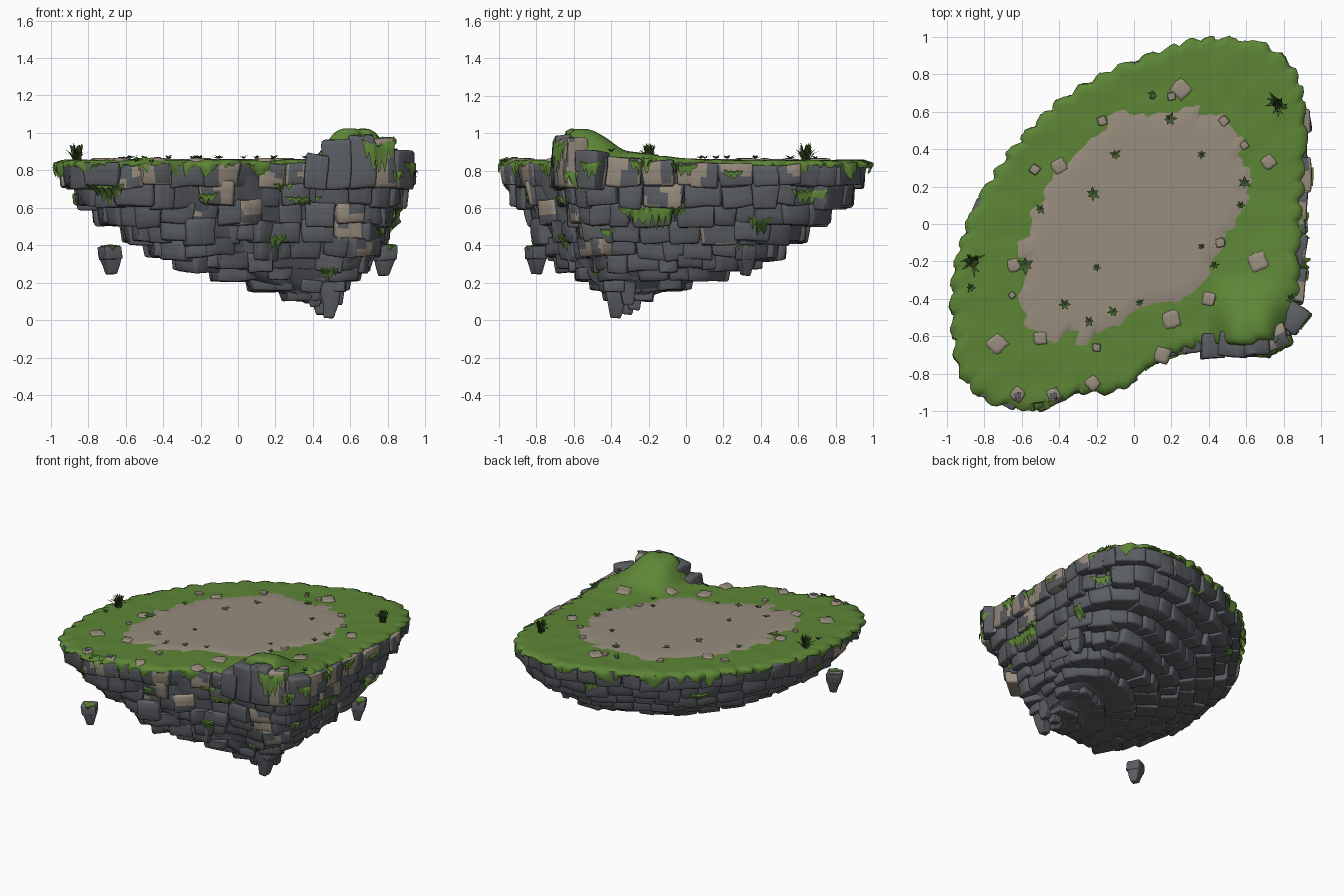
import bpy, bmesh, math, random
from mathutils import Vector, noise
from mathutils.bvhtree import BVHTree

if "Cube" in bpy.data.objects:
    bpy.data.objects.remove(bpy.data.objects["Cube"])
random.seed(7)
U = random.uniform
C = Vector((0.45, -0.35))          # axis of the pointed underside

def material(name, col):
    m = bpy.data.materials.new(name)
    m.diffuse_color = (*col, 1)
    m.use_nodes = True
    m.node_tree.nodes["Principled BSDF"].inputs["Base Color"].default_value = m.diffuse_color
    return m
STONE = material("grey_stone", (0.104, 0.111, 0.124))
TAN = material("tan_earth", (0.315, 0.265, 0.208))
GRASS = material("grass_green", (0.11, 0.235, 0.037))
LEAF = material("dark_leaf", (0.05, 0.10, 0.022))

def make(name, verts, faces, mats, idx=None, angle=45):
    me = bpy.data.meshes.new(name)
    me.from_pydata([tuple(v) for v in verts], [], faces)
    for m in mats:
        me.materials.append(m)
    if idx:
        me.polygons.foreach_set("material_index", idx)
    ob = bpy.data.objects.new(name, me)
    bpy.context.collection.objects.link(ob)
    bpy.ops.object.select_all(action='DESELECT')
    ob.select_set(True)
    bpy.context.view_layer.objects.active = ob
    bpy.ops.object.shade_smooth_by_angle(angle=math.radians(angle))

def closed_curve(pts, n):
    """Catmull-Rom loop resampled to n evenly spaced points."""
    P, k, fine = [Vector(p) for p in pts], len(pts), []
    for i in range(k):
        a, b, c, d = P[i - 1], P[i], P[(i + 1) % k], P[(i + 2) % k]
        for j in range(30):
            t = j / 30
            fine.append(0.5 * (2*b + (c - a)*t + (2*a - 5*b + 4*c - d)*t*t + (3*b - a - 3*c + d)*t**3))
    cum = [0]
    for i in range(len(fine)):
        cum.append(cum[-1] + (fine[(i + 1) % len(fine)] - fine[i]).length)
    out, j = [], 0
    for i in range(n):
        while cum[j + 1] < cum[-1] * i / n:
            j += 1
        out.append(fine[j])
    return out

# Island outline: x, y, how far the rock juts out past the grass
M = 400
OUT = closed_curve([(.88, 0, .07), (.9, .3, .07), (.91, .55, .06), (.88, .75, .0), (.8, .88, 0), (.63, .97, 0),
    (.35, .98, 0), (.15, .92, 0), (-.13, .81, 0), (-.4, .65, 0), (-.6, .45, 0), (-.75, .25, 0), (-.87, .04, 0),
    (-.96, -.28, 0), (-.96, -.6, 0), (-.91, -.82, 0), (-.75, -.95, 0), (-.5, -.98, 0), (-.3, -.9, 0),
    (-.1, -.89, 0), (0, -.83, .01), (.15, -.71, .07), (.35, -.64, .07), (.6, -.63, .06), (.8, -.56, .06),
    (.87, -.35, .04), (.87, -.15, .07)], M)
ROCK = []
for p in OUT:
    q = p.xy - C
    ROCK.append(q + q.normalized() * p.z)
PERIM = sum((ROCK[i] - ROCK[i - 1]).length for i in range(M))

def frame(i):
    """Tangent and outward normal of the outline."""
    t = (ROCK[(i + 3) % M] - ROCK[(i - 3) % M]).normalized()
    return t, Vector((t.y, -t.x))

def shrink(z, i=None):
    """Outline scale at height z; front and right cliffs undercut more."""
    T = [(0, .03), (.1, .09), (.15, .2), (.2, .37), (.3, .56), (.4, .69), (.5, .8), (.6, .89), (.7, .96), (.8, 1), (2, 1)]
    for (a, s), (b, t) in zip(T, T[1:]):
        if z <= b:
            s += (t - s) * max(0, z - a) / (b - a)
            break
    if i is not None:
        d = ROCK[i].normalized()
        s *= 1 - .12 * max(0, -d.y, d.x) * max(0, min(1, (.8 - z) / .3))
    return s

def wall(i, z):
    return C + ROCK[i] * shrink(z, i)

def ground(x, y):
    return (.855 + .165 * math.exp(-abs((x - .62) / .17)**4 - abs((y + .68) / .3)**4)
            + .04 * math.exp(-((x - .8) / .2)**2 - ((y + .3) / .25)**2))

# Rounded block template
bm = bmesh.new()
bmesh.ops.create_cube(bm, size=2)
bmesh.ops.subdivide_edges(bm, edges=bm.edges[:], cuts=4, use_grid_fill=True)
bm.verts.index_update()
TV, TF = [], [[v.index for v in f.verts] for f in bm.faces]
for v in bm.verts:
    p = Vector([math.copysign(.84, a) if .5 < abs(a) < .9 else a for a in v.co])
    q = Vector([max(-.84, min(.84, a)) for a in p])
    TV.append(q + (p - q).normalized() * .16 if (p - q).length > 1e-6 else p)
bm.free()

def block(B, center, n, size, taper=.9, tan=False, rough=.016, mat=0):
    """Add a worn block; size is depth along n, width, height."""
    V, F, I = B
    base, t, tilt = len(V), Vector((-n.y, n.x)), U(-.07, .07)
    for p in TV:
        k = 1 - (1 - taper) * (1 - p.z) / 2
        x, y, z = p.x * size[0] / 2 * k, p.y * size[1] / 2 * k, p.z * size[2] / 2
        y, z = y - z * tilt, z + y * tilt
        w = Vector(center) + Vector((*(n * x + t * y), z))
        V.append(w + noise.noise_vector(w * 6) * rough)
    for f in TF:
        F.append([base + a for a in f])
        m = sum((V[base + a] for a in f), Vector()) / 4
        I.append(1 if tan and noise.noise(m * 9) > -.1 else mat)

# Rows of blocks forming the stepped underside
rocks = ([], [], [])
rows = [.85, .73, .62, .52, .43, .35, .28, .215, .16, .11]
for r, (zt, zb) in enumerate(zip(rows, rows[1:])):
    zm = (zt + zb) / 2 - .01
    s = shrink(zm)
    length, pos = PERIM * s, 0
    while pos < length - .03:
        w = U(.12, .22) * (.62 + .38 * s)
        i = int((pos + w / 2) / length * M) % M
        pos += w
        t, n = frame(i)
        q = wall(i, zm)
        top, d = zt + U(0, .03), .25
        if r == 0:
            near = [q - n * .05, q - n * .17, q - n * .08 + t * w * .55, q - n * .08 - t * w * .55]
            top, d = min(ground(*a) for a in near) - .015, .17
        d = min(d, max(.08, (q - C).length * 1.1))
        bot = zb - (U(0, .03) if r < 6 else .005)
        tan = random.random() < ((.5, .4, .2)[r] if q.x - q.y > .3 and r < 3 else .03 if r < 5 else 0)
        front = max(0, -n.y, n.x) > .4
        q = q - n * (d / 2 + (U(-.025, .035) if front and r else U(-.015, .02)))
        block(rocks, (*q, (top + bot) / 2), n, (d, w * 1.08, top - bot), U(.84, .96), tan)
# Boulders holding up the mound
for x, y, w, top, a, tan in [(.53, -.645, .15, .965, -95, False), (.66, -.64, .15, .985, -88, False), (.76, -.605, .14, .965, -65, True),
                             (.85, -.5, .14, .9, -35, False), (.42, -.655, .12, .89, -90, False)]:
    a = math.radians(a)
    block(rocks, (x, y, (top + .7) / 2), Vector((math.cos(a), math.sin(a))), (.13, w, top - .7), .98, tan)
# Spikes at the lowest point
for x, y, z, w in [(.43, -.31, .02, .12), (.485, -.37, .0, .13), (.47, -.28, .05, .13), (.4, -.38, .07, .13), (.53, -.32, .08, .12)]:
    block(rocks, (x, y, z + .11), Vector((1, 0)), (w, w, .22), .42)
make("rock_blocks", *rocks[:2], [STONE, TAN], rocks[2])
tree = BVHTree.FromPolygons(rocks[0], rocks[1])

# Solid core behind the blocks
N, zs = 80, [.09, .12, .17, .22, .3, .4, .5, .6, .7, .835]
V = [(*(C + ROCK[i * 5] * shrink(z, i * 5) * (.76 + .13 * z)), z) for z in zs for i in range(N)]
F = [[k*N + i, k*N + (i+1) % N, (k+1)*N + (i+1) % N, (k+1)*N + i] for k in range(len(zs) - 1) for i in range(N)]
F += [list(range(N))[::-1], [(len(zs) - 1) * N + i for i in range(N)]]
make("rock_core", V, F, [STONE])

def cap(name, mid, loop, rings, height, mat, skirt=()):
    """Disc of rings filling a loop, with optional hanging rows."""
    n = len(loop)
    V, F = [Vector((*mid, height(mid, 0)))], [[0, 1 + i, 1 + (i + 1) % n] for i in range(n)]
    for k in range(1, rings + 1):
        for p in loop:
            q = mid.lerp(p, k / rings)
            V.append((*q, height(q, k / rings)))
    for out, frac, lens in skirt:
        for i, p in enumerate(loop):
            q = p + (p - mid).normalized() * out
            V.append((*q, height(p, 1) - frac * lens[i]))
    for k in range(rings - 1 + len(skirt)):
        a = 1 + k * n
        F += [[a + i, a + n + i, a + n + (i + 1) % n, a + (i + 1) % n] for i in range(n)]
    make(name, V, F, [mat], angle=60)

# Grass top with scalloped rim and ragged hanging edge
lens = [.012 + U(0, .02) for i in range(M)]
for k in range(36):
    at, w, h = random.randrange(M), U(2, 6), U(.025, .08)
    for d in range(-6, 7):
        lens[(at + d) % M] += h * max(0, 1 - abs(d) / w) * U(.7, 1)
mid = Vector((.05, .05))
loop = []
for i, p in enumerate(OUT):
    q = p.xy - mid
    lobe = .028 * abs(math.sin(i * math.pi / 8 + 3 * noise.noise(p * 3)))
    loop.append(mid + q + q.normalized() * (lobe - .014 + U(-.005, .005)))
def grass_z(p, f):
    bump = noise.noise(Vector((p.x * 9, p.y * 9, 0)))
    return ground(*p) + bump * (.004 + .012 * max(0, f - .75)) - (.012 if f == 1 else 0)
cap("grass_top", mid, loop, 26, grass_z, GRASS, [(.006, .45, lens), (-.002, 1, lens)])

# Bare earth floor with a broken edge
edge = closed_curve([(.62, .25), (.58, .45), (.5, .6), (.3, .64), (0, .6), (-.18, .53), (-.3, .4), (-.45, .24), (-.58, .02),
    (-.6, -.2), (-.62, -.42), (-.5, -.57), (-.3, -.62), (-.1, -.58), (.05, -.46), (.3, -.4), (.42, -.25), (.54, -.04)], 200)
fm, dirt, off, step = Vector((0, 0)), [], 0, 0
for i, p in enumerate(edge):
    if i == step:
        off, step = U(-.075, .055), i + random.randint(3, 6)
    dirt.append(Vector(p) * (1 + off + U(-.006, .006)))
cap("earth_floor", fm, dirt, 10, lambda p, f: ground(*p) + .007 - (.008 if f == 1 else 0), TAN)

# Flat, rounded stones lying in the grass
def slab(x, y, s, mat, rise=.012, name="grass_stone"):
    a, o = U(0, 6), Vector((x, y))
    ring = []
    for k in range(16):
        b = a + k * math.pi / 8
        rad = s / 2 / max(abs(math.cos(b - a)), abs(math.sin(b - a)))**.7 * U(.88, 1.05)
        ring.append(o + Vector((math.cos(b), math.sin(b))) * rad)
    cap(name, o, ring, 4, lambda p, f: ground(*p) + rise - (.02 if f == 1 else .003 * f), mat)
for x, y, s in [(.25, .72, .11), (.2, .68, .05), (.1, .68, .03), (-.4, .31, .09), (-.53, .29, .06), (.72, .33, .08), (.66, -.2, .11),
                (.4, -.4, .08), (.2, -.51, .11), (-.5, -.61, .08), (-.73, -.64, .11), (-.64, -.22, .08), (-.22, -.85, .08),
                (-.65, -.38, .04), (.48, .55, .06), (-.17, .55, .06), (.15, -.7, .09), (.46, -.1, .06), (.59, .42, .05), (-.2, -.66, .05)]:
    slab(x, y, s, TAN)
for x, y in [(-.62, -.91), (-.43, -.91)]:
    slab(x, y, .075, TAN, .014)
    slab(x, y - .008, .045, STONE, .018, "grey_pebble")

# Moss hanging over the cliff blocks: view axis, position, top, width, drop
def find(axis, val, z):
    def score(i):
        facing = -frame(i)[1].y if axis == 0 else frame(i)[1].x
        return abs(wall(i, z)[axis] - val) + (0 if facing > .25 else 9)
    return min(range(M), key=score)
V, F = [], []
moss = [(0, -.7, .73, .2, .13), (0, .2, .46, .09, .11), (0, .49, .28, .09, .07), (0, -.17, .68, .12, .07), (0, .35, .66, .2, .05),
        (0, .74, .97, .2, .2), (0, .84, .8, .1, .1), (0, -.5, .86, .1, .08), (0, .1, .84, .1, .08), (0, .25, .73, .12, .04),
        (1, -.18, .61, .36, .13), (1, .67, .7, .2, .09), (1, .4, .55, .12, .11), (1, -.42, .49, .08, .06), (1, -.5, .85, .12, .1),
        (1, .25, .8, .1, .05), (1, 0, .84, .14, .08), (1, -.25, .86, .12, .1)]
for axis, val, z, w, h in moss + [(2, i, zz, .12, .08) for i, zz in ((100, .72), (150, .66), (215, .68))]:
    i = val if axis == 2 else find(axis, val, z)
    t, n = frame(i)
    p, cols, base = wall(i, z), max(8, int(w / .012)), len(V)
    for j in range(cols + 1):
        u = 2 * j / cols - 1
        drop, ref = h * (1 - u * u * .8) * (U(.75, 1) if j % 3 else U(.35, .6)), None
        for r in range(5):
            zz = z - drop * r / 4 + .01 * noise.noise(Vector((j * .6, i, 0)))
            q = p + t * u * w / 2
            hit = tree.ray_cast(Vector((*(q + n * .5), zz)), Vector((*-n, 0)))[0]
            d = (hit.xy - q).dot(n) if hit else 0
            d = max(-.08, min(.09, d))
            ref = d if ref is None else max(ref - .03, min(ref + .04, d))
            V.append((*(q + n * (max(ref, d) + (.012 if r else -.03))), zz + (0 if r else .008)))
    F += [[base + j*5 + r, base + j*5 + r + 1, base + j*5 + r + 6, base + j*5 + r + 5] for j in range(cols) for r in range(4)]
make("cliff_moss", V, F, [GRASS], angle=60)

# Two loose stones floating beside the island, with mossy tops
loose = ([], [], [])
for x, y in [(-.68, -.8), (.785, .32)]:
    n = Vector((.9, .43))
    block(loose, (x, y, .36), n, (.098, .098, .07), .95)
    block(loose, (x, y, .30), n, (.098, .098, .11), .45)
    block(loose, (x, y, .39), Vector((.8, .6)), (.07, .07, .02), 1, mat=1)
    block(loose, (x + .015, y - .015, .388), Vector((.6, .8)), (.06, .06, .03), .7, mat=2)
make("floating_stones", *loose[:2], [STONE, TAN, GRASS], loose[2])

# Grass tufts and small sprouts made of bent blades
V, F = [], []
def blade(x, y, z, a, reach, rise, w):
    d, b = Vector((math.cos(a), math.sin(a), 0)), len(V)
    s = Vector((-d.y, d.x, 0)) * w
    o = Vector((x, y, z))
    m = o + d * reach * .5 + Vector((0, 0, rise * .75))
    V.extend([o - s * .5, o + s * .5, m + s, m - s, o + d * reach + Vector((0, 0, rise))])
    F.extend([[b, b + 1, b + 2, b + 3], [b + 3, b + 2, b + 4]])
for x, y in [(.77, .64), (-.86, -.2)]:
    for k in range(34):
        f = U(.15, 1)
        blade(x + U(-.02, .02), y + U(-.02, .02), .85, k * 2.4, .08 * f, .1 * (1.1 - f * .65), .007)
for x, y, s in [(-.1, .37, .04), (.19, .56, .045), (-.22, .16, .045), (-.5, .08, .035), (.36, .37, .03), (.59, .22, .04), (-.2, -.23, .03),
                (-.37, -.43, .04), (-.24, -.52, .035), (-.11, -.47, .04), (.03, -.42, .03), (-.58, -.22, .06), (.57, .1, .03),
                (.36, -.12, .025), (.43, -.22, .03), (.84, -.4, .035), (-.87, -.34, .035), (.1, .69, .035)]:
    a = U(0, 6)
    for k in range(6):
        blade(x, y, ground(x, y) + .008, a + k * 1.05, s * U(.6, 1), U(.008, .02), s * .2)
make("leafy_tufts", V, F, [LEAF])
